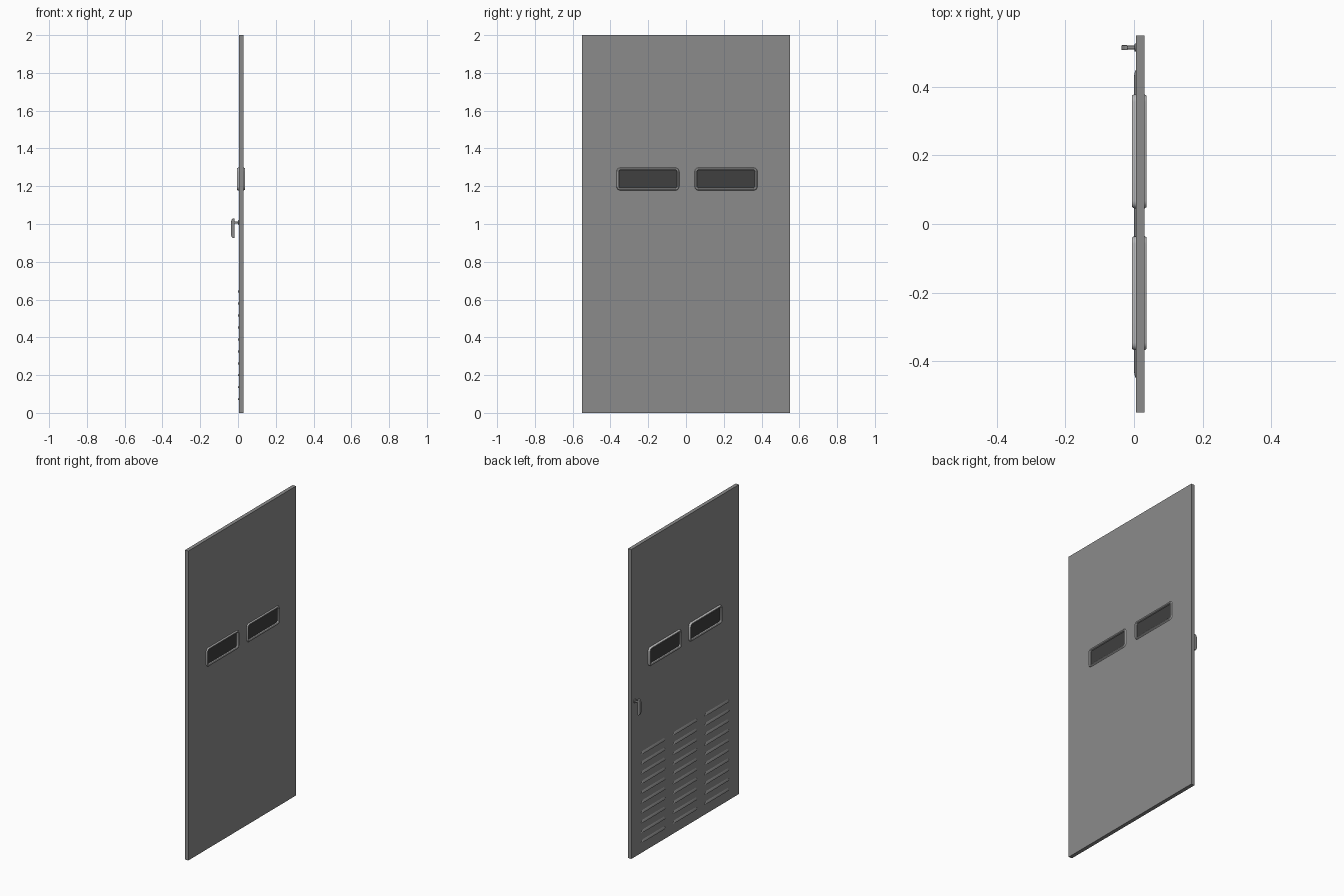
import bpy, bmesh, math

if "Cube" in bpy.data.objects:
    bpy.data.objects.remove(bpy.data.objects["Cube"])


def material(name, v):
    m = bpy.data.materials.new(name)
    m.diffuse_color = (v, v, v, 1)
    m.use_nodes = True
    m.node_tree.nodes["Principled BSDF"].inputs["Base Color"].default_value = m.diffuse_color
    return m


STEEL = material("steel_grey", 0.26)
TRIM = material("trim_grey", 0.5)
GLASS = material("dark_glass", 0.05)


def make(name, bm, mat=None, smooth=False):
    bmesh.ops.recalc_face_normals(bm, faces=bm.faces[:])
    me = bpy.data.meshes.new(name)
    bm.to_mesh(me)
    bm.free()
    ob = bpy.data.objects.new(name, me)
    bpy.context.collection.objects.link(ob)
    if mat:
        me.materials.append(mat)
    if smooth:
        bpy.ops.object.select_all(action='DESELECT')
        ob.select_set(True)
        bpy.context.view_layer.objects.active = ob
        bpy.ops.object.shade_smooth_by_angle(angle=math.radians(35))
    return ob


def rounded_loop(cy, cz, w, h, r, n=4):
    pts = []
    for k, (sy, sz) in enumerate([(1, 1), (-1, 1), (-1, -1), (1, -1)]):
        for i in range(n + 1):
            a = math.pi / 2 * (k + i / n)
            pts.append((cy + sy * (w / 2 - r) + r * math.cos(a),
                        cz + sz * (h / 2 - r) + r * math.sin(a)))
    return pts


def loft(bm, rings, closed=False, caps=True):
    vs = [[bm.verts.new(p) for p in ring] for ring in rings]
    n = len(vs[0])
    pairs = list(zip(vs, vs[1:])) + ([(vs[-1], vs[0])] if closed else [])
    for a, b in pairs:
        for i in range(n):
            j = (i + 1) % n
            bm.faces.new((a[i], a[j], b[j], b[i]))
    if caps and not closed:
        bm.faces.new(vs[0])
        bm.faces.new(vs[-1])


def window_rings(cy, profile):
    return [[(x, y, z) for y, z in rounded_loop(cy, 1.238, 0.333 - 2 * d, 0.121 - 2 * d, 0.022 - d)]
            for d, x in profile]


# Door leaf
bm = bmesh.new()
loft(bm, [[(x, -0.55, 0), (x, 0.55, 0), (x, 0.55, 2), (x, -0.55, 2)] for x in (0.006, 0.03)])
door = make("door_panel", bm, STEEL)

# Windows: opening, bevelled frame through the door, and pane
FRAME = [(0, 0), (0.004, -0.006), (0.010, -0.006), (0.013, -0.003),
         (0.013, 0.034), (0.010, 0.037), (0.004, 0.037), (0, 0.031)]
for side, cy in (("left", -0.202), ("right", 0.212)):
    bm = bmesh.new()
    loft(bm, window_rings(cy, [(0.008, -0.05), (0.008, 0.08)]))
    cutter = make("window_cutter_" + side, bm)
    cutter.hide_render = True
    cutter.hide_viewport = True
    mod = door.modifiers.new("opening_" + side, 'BOOLEAN')
    mod.object = cutter
    mod.solver = 'EXACT'

    bm = bmesh.new()
    loft(bm, window_rings(cy, FRAME), closed=True)
    make("window_frame_" + side, bm, TRIM, True)

    bm = bmesh.new()
    loft(bm, window_rings(cy, [(0.012, 0.007), (0.012, 0.025)]))
    make("window_glass_" + side, bm, GLASS)

# Vent louvers: pressed hoods, open lip facing down, tapered ends
bm = bmesh.new()
for cy in (-0.325, 0, 0.325):
    for row in range(10):
        z = 0.075 + row * 0.0635
        rings = []
        for dy, s in ((-0.125, 0.1), (-0.119, 0.6), (-0.107, 1), (0.107, 1), (0.119, 0.6), (0.125, 0.1)):
            rings.append([(0.0065, cy + dy, z - 0.008), (0.006 - 0.006 * s, cy + dy, z - 0.008),
                          (0.006 - 0.0045 * s, cy + dy, z - 0.008 + 0.009 * s),
                          (0.0065, cy + dy, z - 0.008 + 0.017 * s)])
        loft(bm, rings)
make("vent_louvers", bm, STEEL, True)

# Handle: rose and spindle turned around x, with a hanging grip
HY, HZ = 0.515, 1.008
bm = bmesh.new()
rings = []
for x, r in ((0.008, 0.012), (0.003, 0.012), (0.001, 0.010), (0.001, 0.0055), (-0.022, 0.0055)):
    rings.append([(x, HY + r * math.cos(a), HZ + r * math.sin(a))
                  for a in (2 * math.pi * i / 16 for i in range(16))])
loft(bm, rings)
make("handle_spindle", bm, STEEL, True)

GRIP = [(-0.019, 1.03), (-0.027, 1.03), (-0.034, 1.022), (-0.037, 1.01),
        (-0.037, 0.945), (-0.034, 0.933), (-0.027, 0.925), (-0.019, 0.925)]
bm = bmesh.new()
loft(bm, [[(x, y, z) for x, z in GRIP] for y in (HY - 0.007, HY + 0.007)])
grip = make("handle_grip", bm, STEEL)
bev = grip.modifiers.new("soft_edges", 'BEVEL')
bev.width = 0.0015
bev.segments = 2
